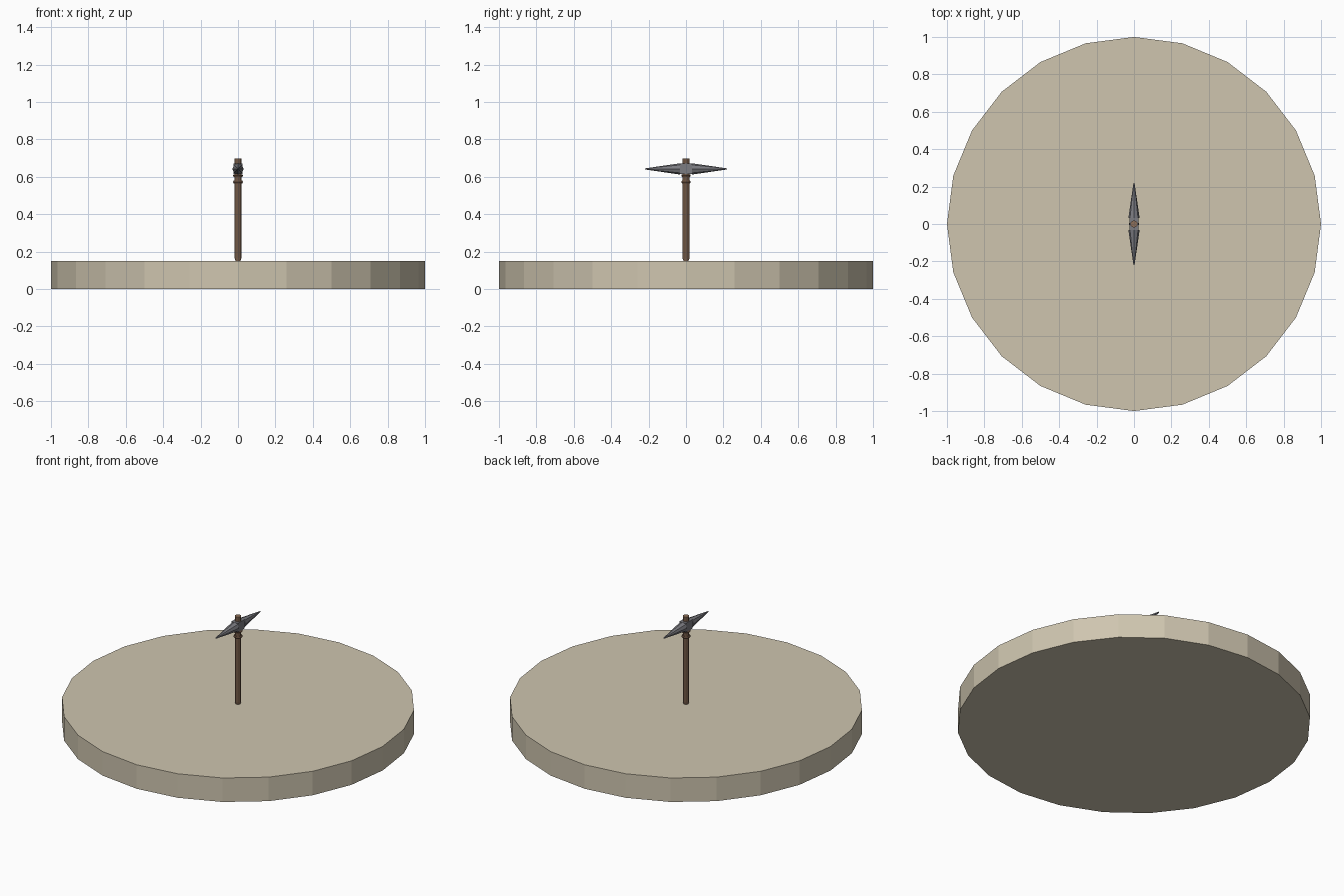
import bpy
from math import pi

cube = bpy.data.objects.get("Cube")
if cube:
    bpy.data.objects.remove(cube, do_unlink=True)


def material(name, colour):
    mat = bpy.data.materials.new(name)
    mat.use_nodes = True
    mat.diffuse_color = (*colour, 1)
    mat.node_tree.nodes["Principled BSDF"].inputs["Base Color"].default_value = (*colour, 1)
    return mat


sand = material("pale sand", (0.62, 0.56, 0.43))
wood = material("brown wood", (0.27, 0.16, 0.10))
binding = material("dark leather", (0.16, 0.09, 0.055))
steel = material("grey steel", (0.20, 0.20, 0.22))


def finish(name, mat):
    obj = bpy.context.object
    obj.name = name
    obj.data.materials.append(mat)
    return obj


def frustum(name, mat, sides, r1, r2, depth, location, rotation=(0, 0, 0)):
    bpy.ops.mesh.primitive_cone_add(vertices=sides, radius1=r1, radius2=r2, depth=depth,
                                    location=location, rotation=rotation)
    return finish(name, mat)


# Round base
frustum("base_disc", sand, 24, 1, 1, 0.15, (0, 0, 0.075))

# Handle with a narrowed foot
frustum("handle_foot", wood, 10, 0.013, 0.019, 0.015, (0, 0, 0.1575))
frustum("handle", wood, 10, 0.019, 0.019, 0.533, (0, 0, 0.4315))

# Bindings below the head
for label, z in (("lower", 0.572), ("upper", 0.606)):
    bpy.ops.mesh.primitive_torus_add(major_segments=10, minor_segments=6, major_radius=0.019,
                                     minor_radius=0.008, location=(0, 0, z))
    finish(label + "_binding", binding)

# Socket block around the handle
bpy.ops.mesh.primitive_cube_add(size=1, location=(0, 0, 0.642))
socket = finish("head_socket", steel)
socket.scale = (0.046, 0.066, 0.056)

# Pointed spikes, front and back
for label, side in (("front", -1), ("back", 1)):
    frustum(label + "_spike", steel, 8, 0.03, 0.003, 0.185,
            (0, side * 0.1255, 0.642), (-side * pi / 2, 0, 0))
